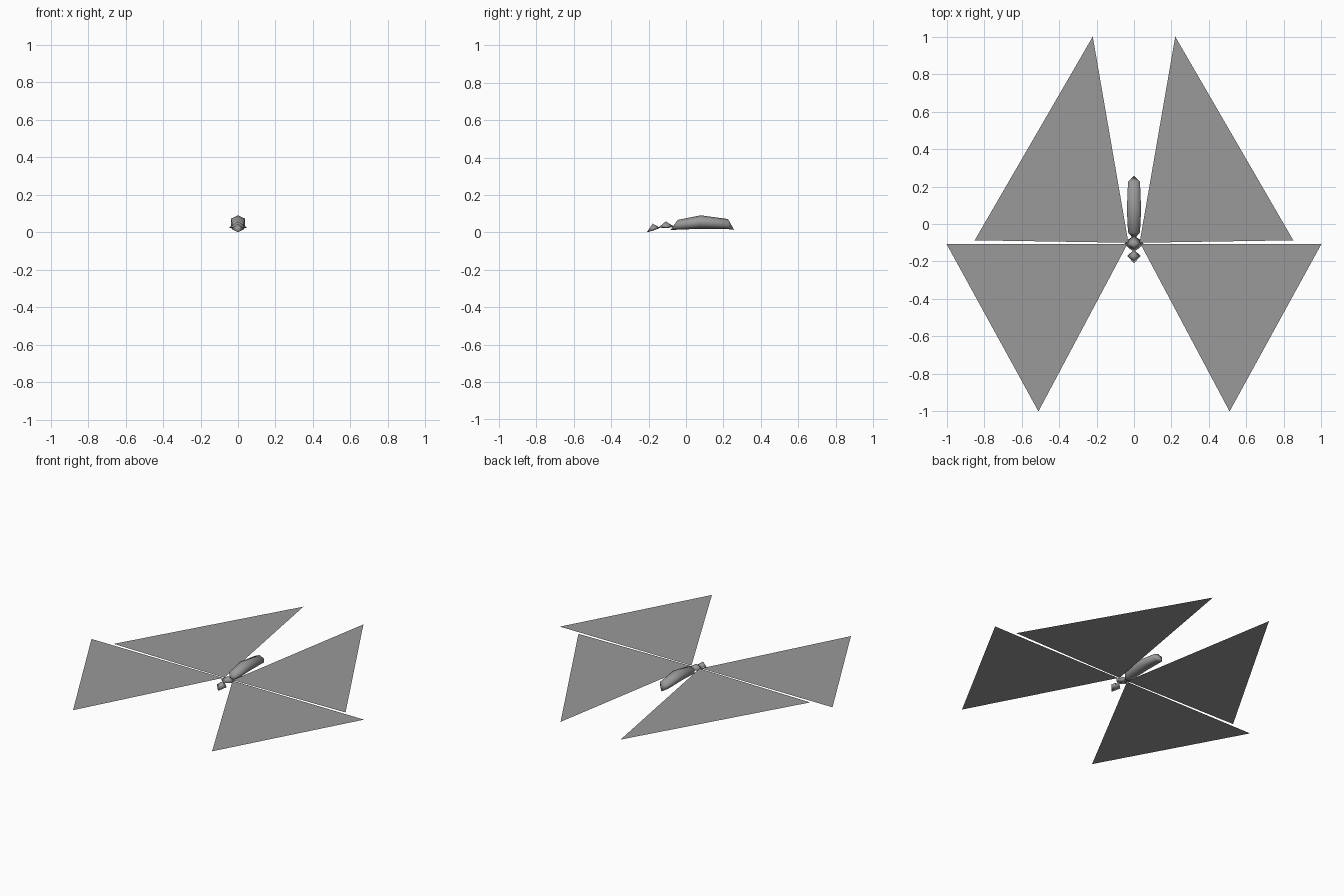
import bpy, bmesh, math

if "Cube" in bpy.data.objects:
    bpy.data.objects.remove(bpy.data.objects["Cube"])

# Dark grey shared by all parts
grey = bpy.data.materials.new("dark_grey")
grey.diffuse_color = (0.32, 0.32, 0.32, 1)
grey.use_nodes = True
grey.node_tree.nodes["Principled BSDF"].inputs["Base Color"].default_value = grey.diffuse_color


def make(name, verts, faces, smooth=False):
    me = bpy.data.meshes.new(name)
    me.from_pydata(verts, [], faces)
    bm = bmesh.new()
    bm.from_mesh(me)
    bmesh.ops.recalc_face_normals(bm, faces=bm.faces)
    bm.to_mesh(me)
    bm.free()
    for p in me.polygons:
        p.use_smooth = smooth
    me.materials.append(grey)
    ob = bpy.data.objects.new(name, me)
    bpy.context.collection.objects.link(ob)
    return ob


def loft(name, rings, start, end, sides=6):
    """Closed body: rings are (y, centre z, half width, half height)."""
    verts = [(0, *start)]
    for y, z, w, h in rings:
        for k in range(sides):
            a = 2 * math.pi * k / sides
            x = w * math.sin(a) / math.cos(math.pi / 6)
            verts.append((x, y, z + h * math.cos(a)))
    verts.append((0, *end))
    last = len(verts) - 1
    faces = []
    for k in range(sides):
        n = (k + 1) % sides
        faces.append((0, 1 + k, 1 + n))
        for r in range(len(rings) - 1):
            a, b = 1 + r * sides, 1 + (r + 1) * sides
            faces.append((a + k, b + k, b + n, a + n))
        e = 1 + (len(rings) - 1) * sides
        faces.append((e + k, last, e + n))
    return make(name, verts, faces, True)


def bead(name, half, top, bottom):
    """Double pyramid; half is the right half of the rim, front to back."""
    rim = half + [(-x, y, z) for x, y, z in reversed(half[1:-1])]
    m = len(rim)
    verts = rim + [(0, *top), (0, *bottom)]
    faces = []
    for k in range(m):
        n = (k + 1) % m
        faces += [(k, n, m), (n, k, m + 1)]
    return make(name, verts, faces, True)


# Arched abdomen
loft("abdomen",
     [(-0.045, 0.040, 0.032, 0.026), (0.078, 0.055, 0.038, 0.036), (0.225, 0.044, 0.032, 0.027)],
     (-0.083, 0.012), (0.257, 0.013))

# Thorax and head beads
bead("thorax", [(0, -0.147, 0.026), (0.027, -0.130, 0.027), (0.050, -0.105, 0.025),
                (0.027, -0.080, 0.030), (0, -0.062, 0.030)],
     (-0.108, 0.058), (-0.105, 0.022))
bead("head", [(0, -0.21, 0.0), (0.036, -0.170, 0.018), (0, -0.138, 0.024)],
     (-0.178, 0.046), (-0.174, 0.010))

# Flat wings, mirrored left and right
WING_Z = 0.037
wings = {
    "rear_wing": [(0.03, -0.10), (0.85, -0.087), (0.22, 1.0)],
    "front_wing": [(0.035, -0.107), (0.51, -1.0), (1.0, -0.107)],
}
for name, pts in wings.items():
    for side, s in (("right", 1), ("left", -1)):
        verts = [(s * x, y, WING_Z) for x, y in pts]
        ob = make(f"{name}_{side}", verts, [(0, 1, 2)])
        if ob.data.polygons[0].normal.z < 0:
            ob.data.flip_normals()
